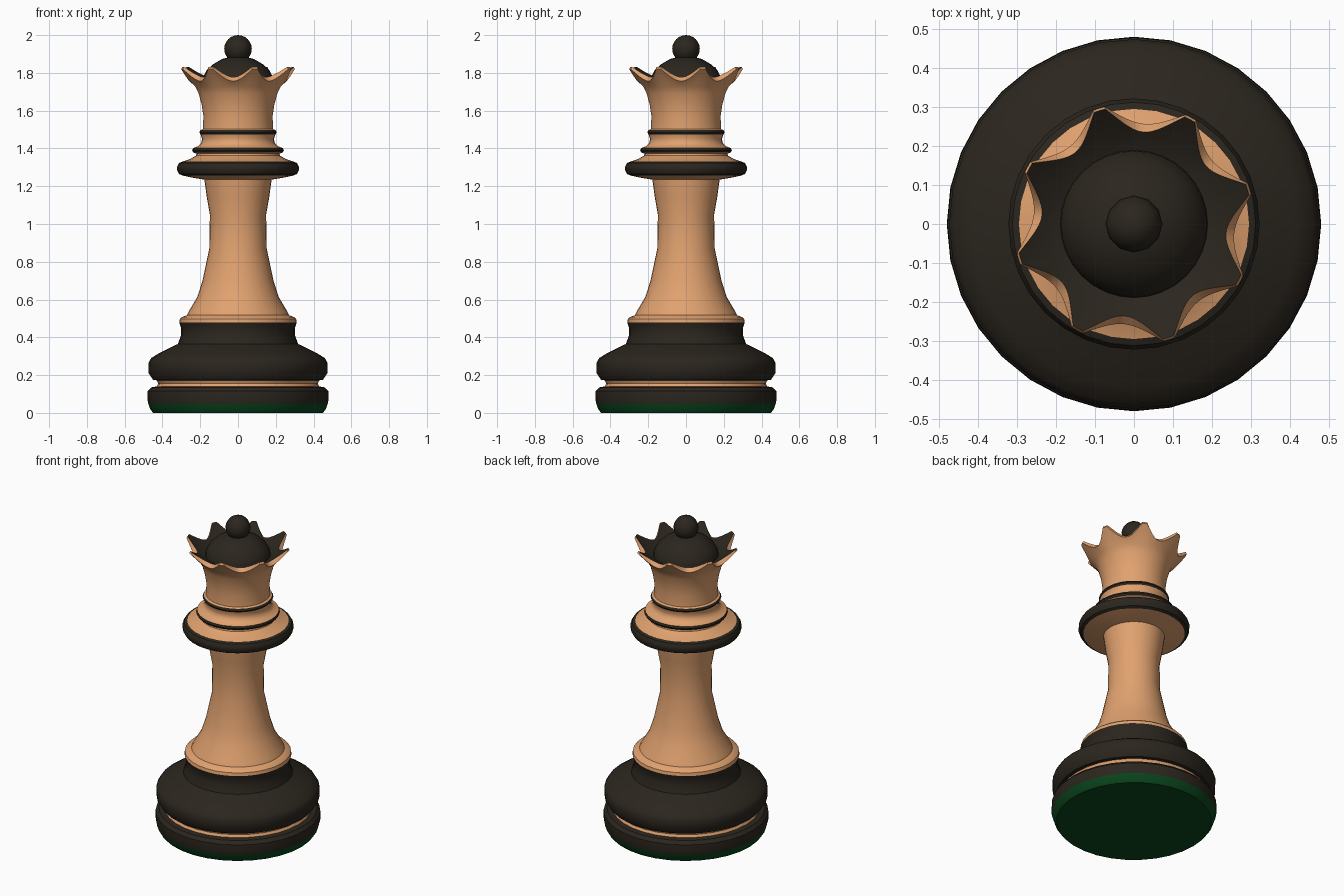
import bpy, bmesh
from math import radians, sin, cos, pi


def material(name, rgb):
    m = bpy.data.materials.new(name)
    m.diffuse_color = (*rgb, 1)
    return m


DARK = material("dark_wood", (0.024, 0.019, 0.013))
TAN = material("light_wood", (0.75, 0.36, 0.16))
GREEN = material("green_felt", (0.003, 0.06, 0.012))


def finish(bm, name, mat, angle=35):
    bmesh.ops.remove_doubles(bm, verts=bm.verts, dist=1e-5)
    me = bpy.data.meshes.new(name)
    bm.to_mesh(me)
    bm.free()
    me.materials.append(mat)
    me.shade_smooth()
    me.set_sharp_from_angle(angle=radians(angle))
    bpy.context.collection.objects.link(bpy.data.objects.new(name, me))


def scallop(a):
    """0 in the middle of each of eight notches, 1 on the blunt points."""
    off = (a + radians(5.625) + pi / 8) % (pi / 4) - pi / 8
    return min(1, abs(off) / radians(19.7)) ** 2


def lathe(name, mat, profile, segs=32):
    """Revolve (r, z) points; optional (dr, dz) are added towards the crown points."""
    bm = bmesh.new()
    rows = []
    for p in profile:
        r, z, dr, dz = (*p, 0, 0)[:4]
        row = []
        for i in range(segs):
            a = 2 * pi * i / segs
            t = scallop(a)
            R = r + dr * t
            row.append(bm.verts.new((R * cos(a), R * sin(a), z + dz * t)))
        rows.append(row)
    for lo, hi in zip(rows, rows[1:]):
        for i in range(segs):
            j = (i + 1) % segs
            bm.faces.new((lo[i], lo[j], hi[j], hi[i]))
    finish(bm, name, mat)


# Base
lathe("felt_pad", GREEN, [(0, 0), (0.45, 0), (0.465, 0.02), (0.475, 0.05)])
lathe("base_disc", DARK, [(0.475, 0.05), (0.48, 0.075), (0.478, 0.115), (0.46, 0.135), (0.43, 0.14)])
lathe("base_groove", TAN, [(0.43, 0.14), (0.422, 0.155), (0.43, 0.172)])
lathe("base_bulge", DARK, [(0.43, 0.172), (0.45, 0.175), (0.473, 0.21), (0.474, 0.265),
                           (0.46, 0.29), (0.42, 0.315), (0.36, 0.345), (0.318, 0.365),
                           (0.302, 0.41), (0.302, 0.45), (0.311, 0.478)])

# Stem
lathe("stem", TAN, [(0.311, 0.478), (0.308, 0.497), (0.298, 0.507), (0.27, 0.517), (0.262, 0.535),
                    (0.215, 0.615), (0.188, 0.7), (0.152, 0.87), (0.149, 1.05), (0.165, 1.14),
                    (0.178, 1.235), (0.24, 1.245), (0.295, 1.257)])

# Collar and rings
lathe("collar_rim", DARK, [(0.295, 1.257), (0.312, 1.265), (0.322, 1.285), (0.322, 1.305),
                           (0.312, 1.323), (0.295, 1.33)])
lathe("collar_slope", TAN, [(0.295, 1.33), (0.255, 1.343), (0.222, 1.362), (0.22, 1.372), (0.238, 1.38)])
lathe("lower_ring", DARK, [(0.238, 1.38), (0.243, 1.39), (0.238, 1.402)])
lathe("neck", TAN, [(0.238, 1.402), (0.21, 1.412), (0.195, 1.43), (0.19, 1.45), (0.198, 1.474)])
lathe("upper_ring", DARK, [(0.198, 1.474), (0.205, 1.485), (0.198, 1.497)])

# Crown: flared outside, cut scalloped rim, dark inside
lathe("crown", TAN, [(0.198, 1.497), (0.186, 1.503), (0.183, 1.57), (0.192, 1.63), (0.208, 1.69),
                     (0.226, 1.727), (0.258, 1.757, 0.052, 0.063),
                     (0.237, 1.778, 0.067, 0.054)], 128)
lathe("crown_inside", DARK, [(0.237, 1.778, 0.067, 0.054), (0.21, 1.762, 0.02, 0.01),
                             (0.18, 1.75)], 128)

# Dome and ball
lathe("dome", DARK, [(0.19, 1.74), (0.187, 1.775), (0.165, 1.815), (0.13, 1.847), (0.085, 1.873),
                     (0.045, 1.884), (0, 1.888)])
ball = bmesh.new()
bmesh.ops.create_uvsphere(ball, u_segments=12, v_segments=12, radius=0.073)
bmesh.ops.translate(ball, verts=ball.verts, vec=(0, 0, 1.927))
finish(ball, "top_ball", DARK, 60)
